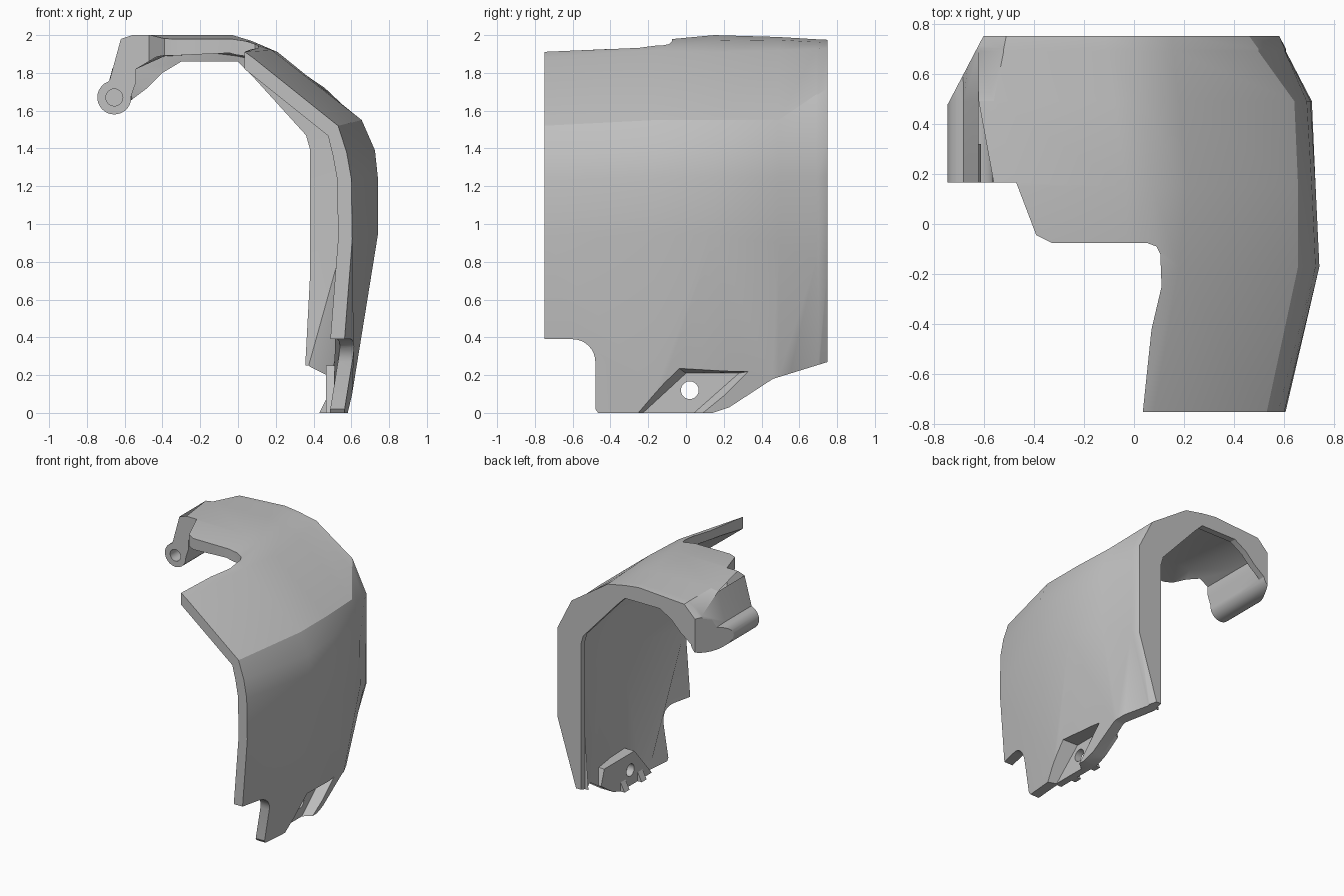
import bpy, bmesh, math
from mathutils import Vector

if "Cube" in bpy.data.objects:
    bpy.data.objects.remove(bpy.data.objects["Cube"], do_unlink=True)

grey = bpy.data.materials.new("plain_grey")
grey.use_nodes = True
COL = (0.53, 0.53, 0.53, 1)
grey.diffuse_color = COL
grey.node_tree.nodes["Principled BSDF"].inputs["Base Color"].default_value = COL


def loft(name, rings):
    """Closed solid through rings of equal point count."""
    bm = bmesh.new()
    vs = [[bm.verts.new(p) for p in r] for r in rings]
    n = len(vs[0])
    for a, b in zip(vs, vs[1:]):
        for i in range(n):
            j = (i + 1) % n
            bm.faces.new((a[i], a[j], b[j], b[i]))
    bm.faces.new(vs[0])
    bm.faces.new(vs[-1][::-1])
    bmesh.ops.recalc_face_normals(bm, faces=bm.faces)
    me = bpy.data.meshes.new(name)
    bm.to_mesh(me)
    bm.free()
    me.materials.append(grey)
    ob = bpy.data.objects.new(name, me)
    bpy.context.collection.objects.link(ob)
    return ob


def prism(name, axis, lo, hi, pts, pts_hi=None):
    """Outline extruded along an axis, optionally tapering to a second one."""
    def put(p, d):
        p = list(p)
        p.insert(axis, d)
        return p
    return loft(name, [[put(p, lo) for p in pts], [put(p, hi) for p in pts_hi or pts]])


def circle(cx, cy, r, start=0, stop=345, n=24):
    return [(cx + r * math.cos(math.radians(start + (stop - start) * i / (n - 1))),
             cy + r * math.sin(math.radians(start + (stop - start) * i / (n - 1))))
            for i in range(n)]


def combine(ob, tool, op):
    m = ob.modifiers.new(op.lower(), 'BOOLEAN')
    m.operation, m.object, m.solver = op, tool, 'EXACT'
    bpy.context.view_layer.objects.active = ob
    bpy.ops.object.modifier_apply(modifier=m.name)
    bpy.data.objects.remove(tool, do_unlink=True)


def inset(pts, t):
    """Offset an open profile towards its inner side."""
    out = []
    for i, p in enumerate(pts):
        a, b = Vector(pts[max(i - 1, 0)]), Vector(pts[min(i + 1, len(pts) - 1)])
        d = (b - a).normalized()
        out.append((p[0] - d.y * t, p[1] + d.x * t))
    return out


# Outer profiles (x, z) from the lower edge up and across the top
front = [(.53, -.05), (.605, .92), (.6, 1.24), (.575, 1.38), (.53, 1.52),
         (.08, 1.88), (.03, 1.915), (-.1, 1.94)]
middle = [(.58, -.05), (.74, .94), (.74, 1.25), (.725, 1.39), (.655, 1.55),
          (.18, 1.92), (.07, 1.955), (-.03, 1.97)]
crown = [(.57, -.05), (.725, .94), (.725, 1.25), (.71, 1.4), (.655, 1.55),
         (.21, 1.91), (.07, 1.97), (-.03, 2)]
rear = [(.52, -.05), (.71, .9), (.705, 1.25), (.69, 1.4), (.64, 1.55),
        (.18, 1.92), (.03, 1.975), (-.08, 1.99)]
back = [(.4, .2), (.58, .78), (.58, 1.25), (.58, 1.48), (.46, 1.72),
        (.15, 1.93), (0, 1.96), (-.12, 1.975)]
shoulder = [(-.56, 2), (-.62, 1.98), (-.68, 1.76)]
back_shoulder = [(-.51, 1.95), (-.62, 1.84), (-.685, 1.755)]
knuckle = circle(-.655, 1.67, .09, 112, 350, 18)
flange = [(-.56, 1.66), (-.48, 1.72), (-.4, 1.8), (-.3, 1.86), (0, 1.86), (.03, 1.83),
          (.07, 1.79), (.36, 1.47), (.38, 1.4), (.38, 1.2), (.38, .7), (.38, .2)]


def mix(a, b, f):
    return [tuple(Vector(p).lerp(Vector(q), f)) for p, q in zip(a, b)]


def section(y, outer, should, lip=False):
    top = outer[-1][1]
    inner = flange if lip else [(-.565, 1.68), (-.54, 1.75), (-.54, 1.82),
                                (-.39, top - .09)] + inset(outer, .075)[::-1]
    s = [(x, min(z, top)) for x, z in should]
    return [(x, y, z) for x, z in outer + s + knuckle + inner]


near = mix(rear, back, .8)
near_shoulder = mix(shoulder, back_shoulder, .8)
shell = loft("curved_shell", [
    section(-.75, front, shoulder), section(-.17, middle, shoulder),
    section(.15, crown, shoulder), section(.49, rear, shoulder),
    section(.69, near, near_shoulder), section(.70, near, near_shoulder, True),
    section(.75, back, back_shoulder, True)])

# Raised mount behind the fixing hole
combine(shell, prism("mount", 0, .465, .56,
                     [(-.27, -.03), (-.03, .25), (.34, .25), (.38, .13), (.14, -.03)]), 'UNION')

# Side outline: notched front corner, rising rear edge
notch = circle(-.6, .27, .12, 90, 0, 9)
combine(shell, prism("side_outline", 0, -1, 1,
                     [(-.8, .39)] + notch + [(-.48, .02), (-.465, 0), (.14, 0), (.23, .03),
                      (.46, .18), (.8, .285), (.8, 2.2), (-.8, 2.2)]), 'INTERSECT')

# Plan outline: stepped front edge and slanted hook end
combine(shell, prism("plan_outline", 2, -.2, 2.3,
                     [(-.8, .165), (-.47, .165), (-.39, -.045), (-.33, -.075), (.05, -.075),
                      (.09, -.09), (.105, -.12), (.11, -.25), (.07, -.42), (.03, -.8),
                      (.9, -.8), (.9, .8), (-.575, .8), (-.8, .37)]), 'INTERSECT')

# Recess with its fixing hole, and the blind hole in the hook
combine(shell, prism("recess", 0, .52, .66,
                     [(-.25, -.02), (0, .21), (.28, .21), (.02, -.02)],
                     [(-.3, -.02), (-.05, .245), (.37, .225), (.13, -.02)]), 'DIFFERENCE')
combine(shell, prism("fixing_hole", 0, .3, .8, circle(.02, .12, .047)), 'DIFFERENCE')
combine(shell, prism("hook_hole", 1, .1, .32, circle(-.655, 1.67, .045)), 'DIFFERENCE')

# Small locating teeth on the inside lower edge
teeth = [prism("locating_tooth", 1, y - .03, y + .03, [(.475, 0), (.43, 0), (.475, .09)])
         for y in (-.1, .11)]

bpy.ops.object.select_all(action='DESELECT')
for ob in [shell] + teeth:
    ob.select_set(True)
bpy.context.view_layer.objects.active = shell
bpy.ops.object.shade_smooth_by_angle(angle=math.radians(28))
